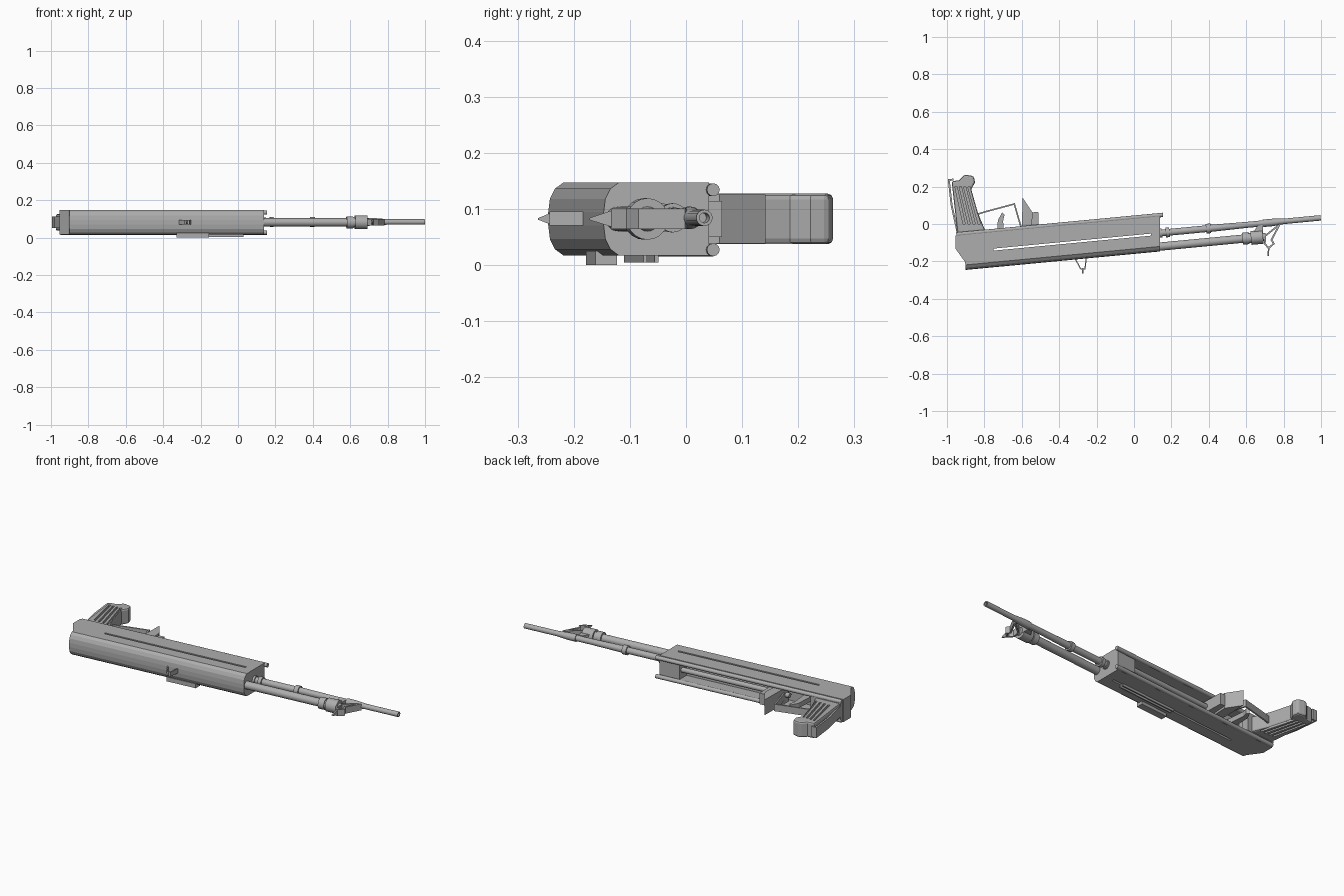
import bpy, bmesh, math
from mathutils import Vector

if "Cube" in bpy.data.objects:
    bpy.data.objects.remove(bpy.data.objects["Cube"])

SLOPE = 0.095      # the whole body leans slightly in plan
ZC = 0.082         # mid height of the body

steel = bpy.data.materials.new("grey_steel")
steel.diffuse_color = (0.42, 0.42, 0.42, 1)
steel.use_nodes = True
steel.node_tree.nodes["Principled BSDF"].inputs["Base Color"].default_value = steel.diffuse_color


def P(u, v):
    """Point on the leaning long axis: u along, v across."""
    return (u, v + SLOPE * u)


def finish(name, bm, smooth=False):
    bmesh.ops.recalc_face_normals(bm, faces=bm.faces)
    me = bpy.data.meshes.new(name)
    bm.to_mesh(me)
    bm.free()
    me.materials.append(steel)
    ob = bpy.data.objects.new(name, me)
    bpy.context.collection.objects.link(ob)
    if smooth:
        bpy.ops.object.select_all(action='DESELECT')
        ob.select_set(True)
        bpy.context.view_layer.objects.active = ob
        bpy.ops.object.shade_smooth_by_angle(angle=math.radians(35))
    return ob


def add_prism(bm, pts, z0, z1):
    lo = [bm.verts.new((x, y, z0)) for x, y in pts]
    hi = [bm.verts.new((x, y, z1)) for x, y in pts]
    bm.faces.new(lo)
    bm.faces.new(hi)
    n = len(pts)
    for i in range(n):
        j = (i + 1) % n
        bm.faces.new((lo[i], lo[j], hi[j], hi[i]))


def prism(name, pts, z0, z1):
    bm = bmesh.new()
    add_prism(bm, pts, z0, z1)
    return finish(name, bm)


def strip_outline(path, w):
    """Outline of a bent strip of width w around a polyline."""
    pts = [Vector(p) for p in path]
    left, right = [], []
    for i, p in enumerate(pts):
        d = Vector((0, 0))
        if i > 0:
            d += (p - pts[i - 1]).normalized()
        if i < len(pts) - 1:
            d += (pts[i + 1] - p).normalized()
        half = w / max(d.length, 0.8) if 0 < i < len(pts) - 1 else w / 2
        d.normalize()
        n = Vector((-d.y, d.x)) * half
        left.append(tuple(p + n))
        right.append(tuple(p - n))
    return left + right[::-1]


def strip(name, path, w, z0, z1):
    return prism(name, strip_outline(path, w), z0, z1)


def slab(u0, u1, v0, v1):
    return [P(u0, v0), P(u1, v0), P(u1, v1), P(u0, v1)]


def lathe(name, profile, v, z, sides=20):
    """Turned part: (u, radius) profile around the leaning axis."""
    side = Vector((-SLOPE, 1, 0)).normalized()
    bm = bmesh.new()
    rings = []
    for u, r in profile:
        c = Vector((*P(u, v), z))
        rings.append([bm.verts.new(c + side * (r * math.cos(a)) + Vector((0, 0, r * math.sin(a))))
                      for a in (2 * math.pi * k / sides for k in range(sides))])
    for a, b in zip(rings, rings[1:]):
        for k in range(sides):
            j = (k + 1) % sides
            bm.faces.new((a[k], a[j], b[j], b[k]))
    bm.faces.new(rings[0])
    bm.faces.new(rings[-1])
    return finish(name, bm, True)


def apply_mod(ob, kind, **kw):
    m = ob.modifiers.new("mod", kind)
    for k, val in kw.items():
        setattr(m, k, val)
    bpy.ops.object.select_all(action='DESELECT')
    ob.select_set(True)
    bpy.context.view_layer.objects.active = ob
    bpy.ops.object.modifier_apply(modifier=m.name)


def cut(ob, cutter):
    apply_mod(ob, 'BOOLEAN', operation='DIFFERENCE', solver='EXACT', object=cutter)
    bpy.data.objects.remove(cutter)


# Receiver: rounded section swept along the axis, raked at the rear
half = [(0.028, 0.065, -0.955), (-0.04, 0.065, -0.955), (-0.115, 0.065, -0.905),
        (-0.133, 0.065, -0.9), (-0.148, 0.054, -0.9), (-0.157, 0.036, -0.9), (-0.16, 0.012, -0.9)]
bm = bmesh.new()
loop = [(v, h, u) for v, h, u in half] + [(v, -h, u) for v, h, u in half[::-1]]
rear = [bm.verts.new((*P(u, v), ZC + h)) for v, h, u in loop]
front = [bm.verts.new((*P(0.14, v), ZC + h)) for v, h, u in loop]
n = len(loop)
for i in range(n):
    j = (i + 1) % n
    bm.faces.new((rear[i], rear[j], front[j], front[i]))
for i in range(len(half) - 1):
    k = n - 1 - i
    bm.faces.new((rear[i], rear[i + 1], rear[k - 1], rear[k]))
bm.faces.new(front)
receiver = finish("receiver", bm)
cut(receiver, prism("channel_cutter", slab(-0.78, 0.02, -0.035, 0.06), 0.036, 0.128))
cut(receiver, prism("slot_cutter", slab(-0.75, 0.09, -0.071, -0.060), -0.1, 0.3))

# Paired rails along the open edge, and the rod inside the channel
for name, z in (("lower_rail", 0.027), ("upper_rail", 0.134)):
    lathe(name, [(-0.95, 0.0115), (0.155, 0.0115)], 0.034, z, 12)
lathe("channel_rod", [(-0.62, 0.014), (0.03, 0.014)], 0.002, ZC, 12)

# Slider rim beside the slot and the raised side block
for name, v in (("slider_rim_near", -0.079), ("slider_rim_far", -0.059)):
    prism(name, slab(-0.33, 0.03, v, v + 0.007), 0.004, 0.02)
prism("side_block", slab(-0.33, -0.155, -0.147, -0.108), 0.0, 0.025)

# Barrel with collars and a bored muzzle
lathe("barrel", [(0.12, 0.024), (0.15, 0.024), (0.15, 0.018), (0.17, 0.018), (0.17, 0.026),
                 (0.19, 0.026), (0.19, 0.018), (0.385, 0.018), (0.385, 0.026), (0.41, 0.026),
                 (0.41, 0.019), (0.60, 0.016), (0.69, 0.016), (0.69, 0.02), (0.74, 0.02),
                 (0.80, 0.0145), (0.998, 0.0145), (0.998, 0.009), (0.94, 0.009)], -0.062, 0.084)

# Lower tube ending in a stepped sleeve
lathe("lower_tube", [(0.12, 0.022), (0.58, 0.022), (0.58, 0.032), (0.615, 0.032),
                     (0.615, 0.027), (0.625, 0.027), (0.625, 0.037), (0.69, 0.037),
                     (0.69, 0.022), (0.705, 0.018)], -0.134, ZC)
# Link between the sleeve and the barrel
prism("sleeve_link", [(0.63, -0.06), (0.69, -0.055), (0.69, -0.005), (0.66, -0.01)], 0.066, 0.1)

# Front bracket: bent struts with a tapering spike
strip("bracket_rear_strut", [(0.775, -0.005), (0.70, -0.065), (0.70, -0.10)], 0.009, 0.064, 0.101)
strip("bracket_front_strut", [(0.78, 0.0), (0.735, -0.085), (0.747, -0.105), (0.72, -0.13)],
      0.009, 0.064, 0.101)
strip("bracket_base", [(0.695, -0.10), (0.72, -0.13)], 0.009, 0.064, 0.101)


def taper_tip(ob, y_limit):
    """Pinch the lowest end of a part to a point in height."""
    for vert in ob.data.vertices:
        if vert.co.y < y_limit:
            vert.co.z = ZC + (vert.co.z - ZC) * 0.1


taper_tip(strip("bracket_spike", [(0.72, -0.12), (0.718, -0.172)], 0.008, 0.064, 0.101), -0.15)

# Small bent loop under the receiver
loop_part = strip("under_loop", [(-0.315, -0.185), (-0.285, -0.24), (-0.262, -0.24), (-0.255, -0.18)],
                  0.006, 0.07, 0.095)
taper_tip(strip("under_loop_tip", [(-0.274, -0.236), (-0.274, -0.264)], 0.008, 0.07, 0.095), -0.25)

# Grip with chamfered edges and long grooves on both sides
grip = prism("grip", [(-0.94, -0.08), (-0.975, 0.228), (-0.935, 0.234), (-0.905, 0.264),
                      (-0.857, 0.256), (-0.85, 0.222), (-0.87, 0.185), (-0.835, 0.06),
                      (-0.785, -0.06)], 0.037, 0.127)
apply_mod(grip, 'BEVEL', width=0.01, segments=2, limit_method='ANGLE', angle_limit=math.radians(50))
for z0, z1 in ((0.0, 0.048), (0.116, 0.2)):
    bm = bmesh.new()
    for i in range(4):
        add_prism(bm, strip_outline([(-0.952 + 0.023 * i, 0.2), (-0.908 + 0.027 * i, 0.0)], 0.011), z0, z1)
    cut(grip, finish("groove_cutter", bm))

# Thin strap behind the grip and the heel joining it to the receiver
strip("back_strap", [(-0.94, -0.06), (-0.975, 0.1), (-0.99, 0.235), (-0.965, 0.238)], 0.01, 0.052, 0.112)
prism("grip_heel", slab(-0.95, -0.77, 0.0, 0.045), 0.034, 0.13)

# Trigger and its guard
prism("trigger", [(-0.735, -0.11), (-0.728, 0.02), (-0.705, 0.062), (-0.692, 0.05),
                  (-0.70, 0.015), (-0.69, -0.10)], 0.068, 0.096)
strip("trigger_guard", [(-0.845, 0.05), (-0.80, 0.064), (-0.64, 0.107), (-0.60, -0.03)],
      0.008, 0.062, 0.102)

# Hand stop: wide slanted blade with a stepped block in front
prism("hand_stop_blade", [(-0.60, -0.07), (-0.596, 0.142), (-0.542, 0.06), (-0.55, -0.07)], 0.038, 0.126)
prism("hand_stop_block", [(-0.555, -0.07), (-0.55, 0.062), (-0.512, 0.064), (-0.508, -0.07)], 0.05, 0.114)
